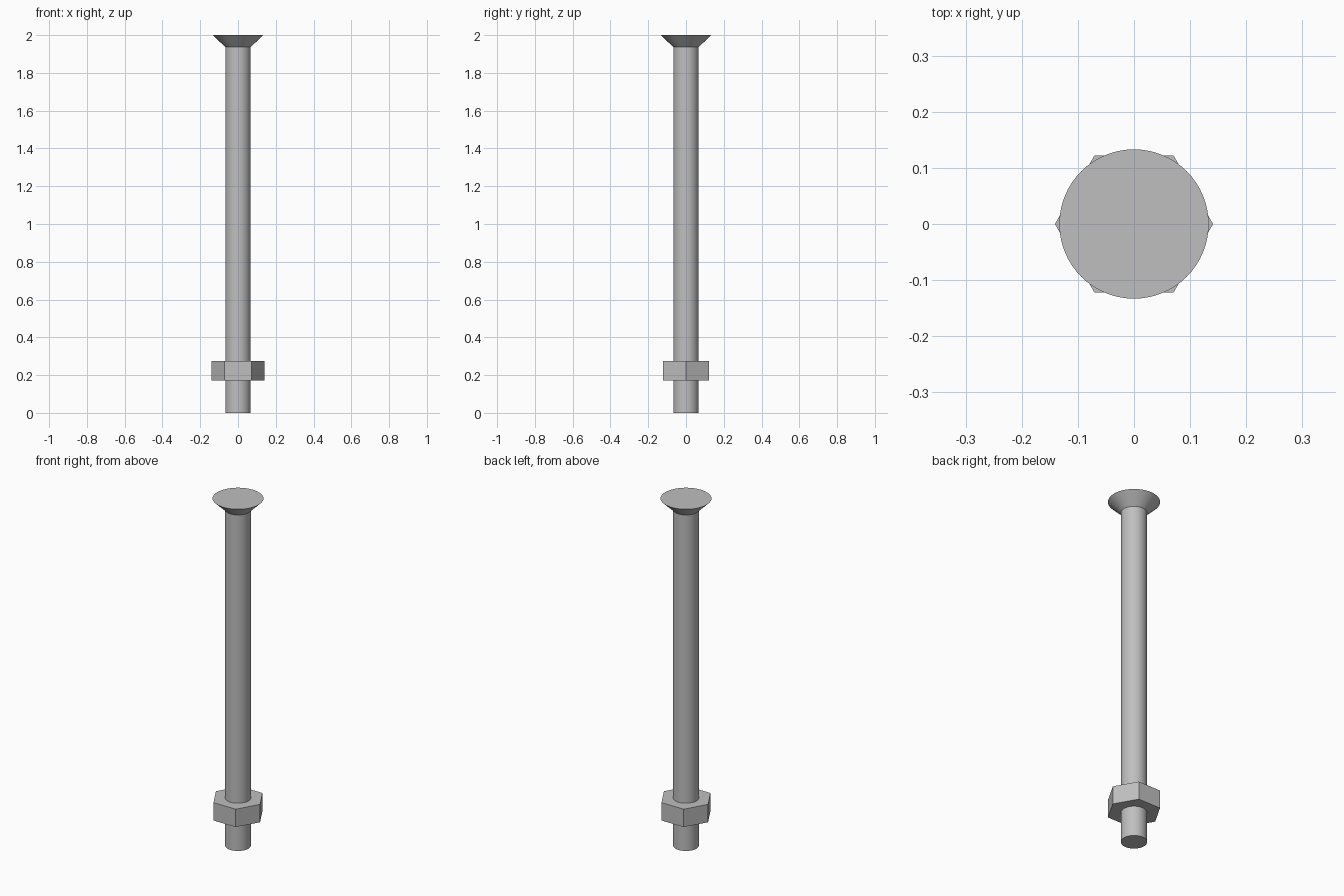
import bpy
import bmesh
import math

cube = bpy.data.objects.get("Cube")
if cube:
    bpy.data.objects.remove(cube, do_unlink=True)

# One plain steel grey for every part
steel = bpy.data.materials.new("steel_grey")
steel.use_nodes = True
colour = (0.52, 0.52, 0.52, 1)
steel.diffuse_color = colour
steel.node_tree.nodes["Principled BSDF"].inputs["Base Color"].default_value = colour


def turned(name, profile, sides, smooth):
    """Stack rings of (radius, height) into a solid with flat capped ends."""
    bm = bmesh.new()
    rings = []
    for r, z in profile:
        angles = [2 * math.pi * i / sides for i in range(sides)]
        rings.append([bm.verts.new((r * math.cos(a), r * math.sin(a), z)) for a in angles])
    for low, high in zip(rings, rings[1:]):
        for i in range(sides):
            j = (i + 1) % sides
            bm.faces.new((low[i], low[j], high[j], high[i]))
    bm.faces.new(rings[0][::-1])
    bm.faces.new(rings[-1])
    mesh = bpy.data.meshes.new(name)
    bm.to_mesh(mesh)
    bm.free()
    mesh.materials.append(steel)
    obj = bpy.data.objects.new(name, mesh)
    bpy.context.collection.objects.link(obj)
    if smooth:
        bpy.ops.object.select_all(action="DESELECT")
        obj.select_set(True)
        bpy.context.view_layer.objects.active = obj
        bpy.ops.object.shade_smooth_by_angle(angle=math.radians(30))
    return obj


SHAFT_R = 0.067
HEAD_Z = 1.936

# Bolt: straight shank flaring into a flat countersunk head
turned("bolt", [(SHAFT_R, 0), (SHAFT_R, HEAD_Z), (0.133, 2)], 64, True)

# Hexagonal nut with corners on the x axis
turned("hex_nut", [(0.141, 0.172), (0.141, 0.275)], 6, False)
